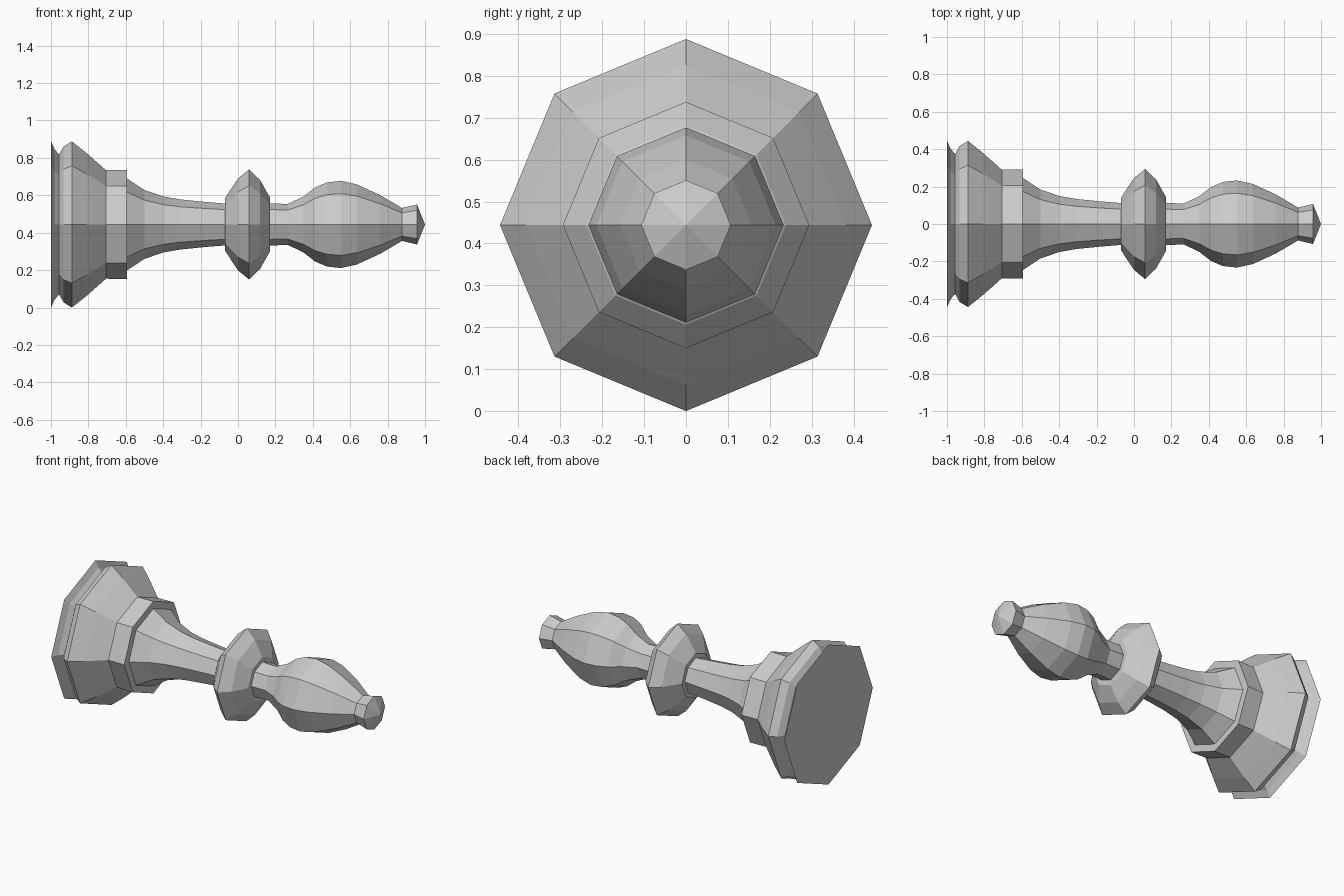
import bpy
import bmesh
from math import cos, sin, tau

SIDES = 8
AXIS_Z = 0.444

cube = bpy.data.objects.get("Cube")
if cube:
    bpy.data.objects.remove(cube, do_unlink=True)

grey = bpy.data.materials.new("plain grey")
grey.use_nodes = True
colour = (0.6, 0.6, 0.6, 1)
grey.diffuse_color = colour
grey.node_tree.nodes["Principled BSDF"].inputs["Base Color"].default_value = colour


def turned(name, profile):
    """Eight-sided turning along x from (x, radius) points; radius 0 closes it."""
    bm = bmesh.new()
    rings = []
    for x, r in profile:
        count = SIDES if r else 1
        rings.append([bm.verts.new((x, r * cos(tau * i / SIDES),
                                    AXIS_Z + r * sin(tau * i / SIDES)))
                      for i in range(count)])
    for a, b in zip(rings, rings[1:]):
        for i in range(SIDES):
            j = (i + 1) % SIDES
            corners = [a[i % len(a)], a[j % len(a)], b[j % len(b)], b[i % len(b)]]
            bm.faces.new(list(dict.fromkeys(corners)))
    bmesh.ops.recalc_face_normals(bm, faces=bm.faces)
    # Open shells: make sure faces point away from the axis
    widest = max(bm.faces, key=lambda f: abs(f.normal.z))
    if widest.normal.z * (widest.calc_center_median().z - AXIS_Z) < 0:
        bmesh.ops.reverse_faces(bm, faces=bm.faces)
    mesh = bpy.data.meshes.new(name)
    bm.to_mesh(mesh)
    bm.free()
    mesh.materials.append(grey)
    obj = bpy.data.objects.new(name, mesh)
    bpy.context.collection.objects.link(obj)
    return obj


# Foot: flat bottom, grooved rim and sloping shoulder
turned("foot", [(-1, 0), (-1, 0.444), (-0.98, 0.402), (-0.957, 0.374),
                (-0.932, 0.417), (-0.888, 0.444), (-0.81, 0.382), (-0.706, 0.29)])

# Collar with a step down to the stem
turned("collar", [(-0.706, 0.29), (-0.594, 0.292), (-0.594, 0.246)])

# Flared stem
turned("stem", [(-0.594, 0.246), (-0.5, 0.184), (-0.4, 0.15), (-0.31, 0.134),
                (-0.18, 0.121), (-0.07, 0.112)])

# Ridged ring round the middle
turned("middle_ring", [(-0.07, 0.112), (-0.07, 0.14), (0, 0.246), (0.059, 0.294),
                       (0.118, 0.238), (0.171, 0.144), (0.171, 0.112)])

# Neck swelling into the bulb
turned("bulb", [(0.171, 0.112), (0.267, 0.11), (0.348, 0.148), (0.412, 0.198),
                (0.476, 0.225), (0.551, 0.233), (0.636, 0.214), (0.76, 0.157),
                (0.877, 0.088)])

# Pointed finial
turned("finial", [(0.877, 0.088), (0.957, 0.107), (1, 0)])
